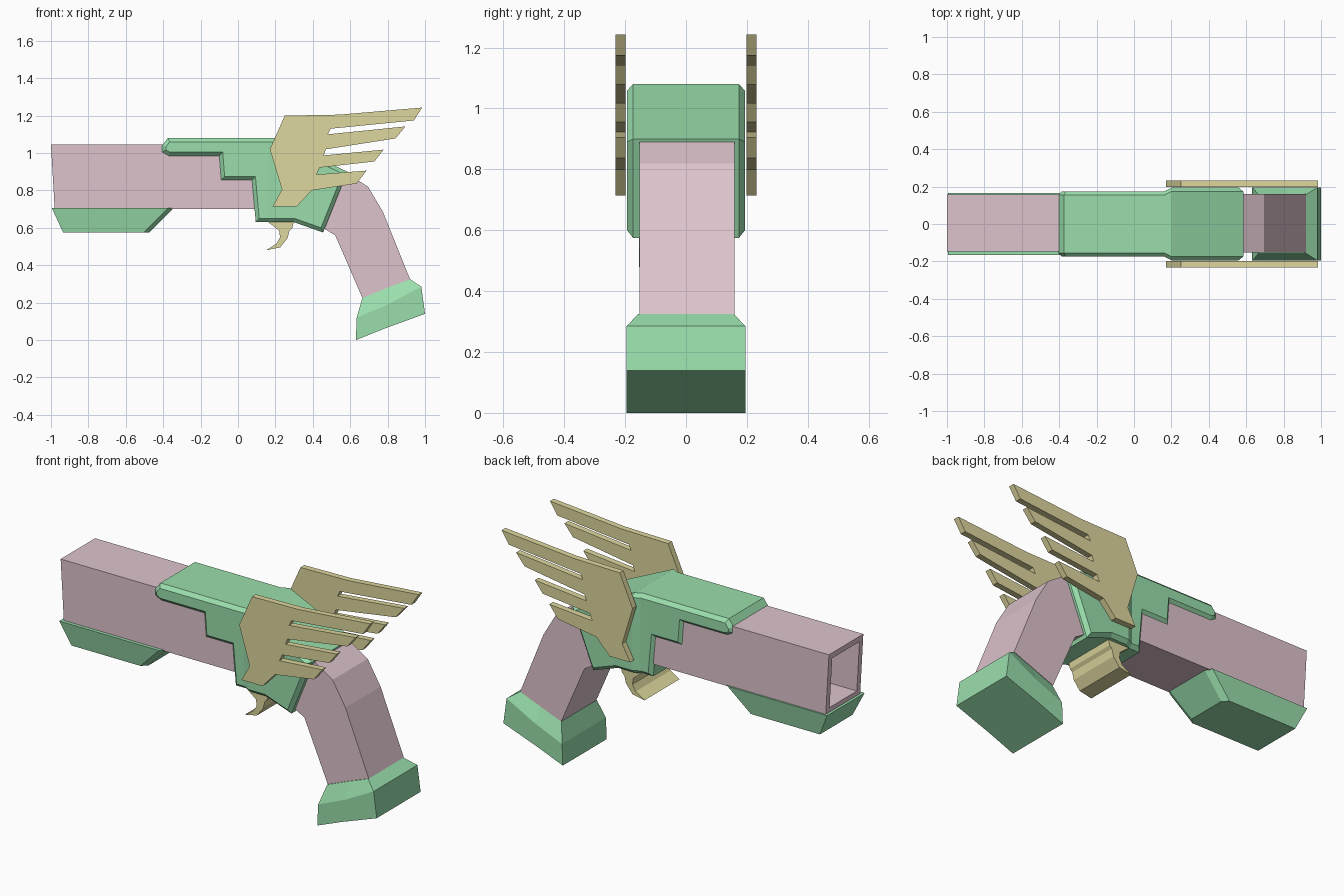
import bpy, bmesh
from mathutils import Vector

if "Cube" in bpy.data.objects:
    bpy.data.objects.remove(bpy.data.objects["Cube"])


def material(name, rgb):
    m = bpy.data.materials.new(name)
    m.diffuse_color = (*rgb, 1)
    m.use_nodes = True
    m.node_tree.nodes["Principled BSDF"].inputs["Base Color"].default_value = m.diffuse_color
    return m


GREEN = material("soft green", (0.32, 0.73, 0.41))
PINK = material("dusty pink", (0.73, 0.55, 0.61))
TAN = material("pale gold", (0.73, 0.68, 0.34))


def finish(bm, name, mat):
    bmesh.ops.recalc_face_normals(bm, faces=bm.faces)
    me = bpy.data.meshes.new(name)
    bm.to_mesh(me)
    bm.free()
    me.materials.append(mat)
    ob = bpy.data.objects.new(name, me)
    bpy.context.collection.objects.link(ob)
    return ob


def prism(points, y0, y1):
    """Extrude an x-z outline between two y positions."""
    bm = bmesh.new()
    face = bm.faces.new([bm.verts.new((x, y0, z)) for x, z in points])
    ext = bmesh.ops.extrude_face_region(bm, geom=[face], use_keep_orig=True)
    for v in ext["geom"]:
        if isinstance(v, bmesh.types.BMVert):
            v.co.y = y1
    bmesh.ops.recalc_face_normals(bm, faces=bm.faces)
    return bm


def loft(loops, name, mat):
    """Skin a stack of equally sized closed loops."""
    bm = bmesh.new()
    rings = [[bm.verts.new(p) for p in loop] for loop in loops]
    n = len(rings[0])
    for a, b in zip(rings, rings[1:]):
        for i in range(n):
            j = (i + 1) % n
            bm.faces.new((a[i], a[j], b[j], b[i]))
    bm.faces.new(rings[0])
    bm.faces.new(rings[-1])
    return finish(bm, name, mat)


# Square barrel with a hollow muzzle
bm = prism([(-1, 1.045), (0.15, 1.045), (0.15, 0.70), (-0.98, 0.70)], -0.148, 0.158)
muzzle = min(bm.faces, key=lambda f: f.calc_center_median().x)
bmesh.ops.inset_individual(bm, faces=[muzzle], thickness=0.045)
bore = bmesh.ops.extrude_face_region(bm, geom=[muzzle])
for v in bore["geom"]:
    if isinstance(v, bmesh.types.BMVert):
        v.co.x += 0.3
bmesh.ops.delete(bm, geom=[f for f in bm.faces if f == muzzle], context="FACES")
finish(bm, "barrel", PINK)

# Tapered block under the barrel, rear corners clipped
def block_loop(x0, x1, z, h):
    return [(x0, -h, z), (x1 - 0.03, -h, z), (x1, -h + 0.03, z),
            (x1, h - 0.03, z), (x1 - 0.03, h, z), (x0, h, z)]

loft([block_loop(-0.995, -0.345, 0.705, 0.167),
      block_loop(-0.935, -0.475, 0.575, 0.145)], "under_barrel_block", GREEN)

# Receiver: stepped profile with chamfered sides, wider at the rear
outline = [(-0.405, 1.04), (-0.375, 1.08), (0.2, 1.08), (0.585, 0.90),
           (0.455, 0.575), (0.30, 0.63), (0.095, 0.63), (0.075, 0.855),
           (-0.09, 0.855), (-0.10, 0.985), (-0.37, 0.985), (-0.405, 1.005)]
bm = prism(outline, -0.15, 0.15)
sides = [f for f in bm.faces if abs(f.normal.y) > 0.9]
bmesh.ops.inset_individual(bm, faces=sides, thickness=0.02, use_even_offset=True)
inner = {v for f in sides for v in f.verts}
for v in inner:
    v.co.y *= 1.12
for x in (0.16, 0.2):
    bmesh.ops.bisect_plane(bm, geom=bm.verts[:] + bm.edges[:] + bm.faces[:],
                           plane_co=Vector((x, 0, 0)), plane_no=Vector((1, 0, 0)))
for v in bm.verts:
    t = min(max((v.co.x - 0.16) / 0.04, 0), 1)
    half = 0.174 + 0.02 * t - (0.02 if abs(v.co.y) < 0.16 else 0)
    v.co.y = half if v.co.y > 0 else -half
finish(bm, "receiver", GREEN)

# Slanted hand grip
finish(prism([(0.35, 0.85), (0.585, 0.89), (0.695, 0.82), (0.775, 0.685),
              (0.92, 0.325), (0.665, 0.225), (0.52, 0.56), (0.42, 0.62)],
             -0.152, 0.16), "grip", PINK)

# Flared foot of the grip
def foot_loop(pts, h):
    return [(x, -h, z) for x, z in pts] + [(x, h, z) for x, z in reversed(pts)]

loft([foot_loop([(0.665, 0.225), (0.80, 0.28), (0.92, 0.325)], 0.157),
      foot_loop([(0.635, 0.12), (0.80, 0.19), (0.98, 0.285)], 0.195),
      foot_loop([(0.63, 0.0), (0.78, 0.06), (1.0, 0.14)], 0.195)],
     "grip_foot", GREEN)

# Wide curved trigger
finish(prism([(0.15, 0.64), (0.30, 0.64), (0.29, 0.60), (0.275, 0.585),
              (0.265, 0.545), (0.225, 0.495), (0.15, 0.48), (0.205, 0.515),
              (0.225, 0.55), (0.22, 0.585)], -0.155, 0.155), "trigger", TAN)

# Feathered wing plates, one on each side
wing = [(0.17, 1.02), (0.25, 1.20), (0.54, 1.205), (0.985, 1.243), (0.94, 1.174),
        (0.495, 1.13), (0.48, 1.10), (0.895, 1.142), (0.842, 1.078),
        (0.47, 1.02), (0.458, 0.987), (0.778, 1.018), (0.73, 0.955),
        (0.437, 0.922), (0.42, 0.885), (0.688, 0.906), (0.634, 0.837),
        (0.394, 0.80), (0.314, 0.714), (0.185, 0.714), (0.235, 0.805)]
for name, s in (("wing_front", -1), ("wing_back", 1)):
    finish(prism(wing, s * 0.198, s * 0.232), name, TAN)
